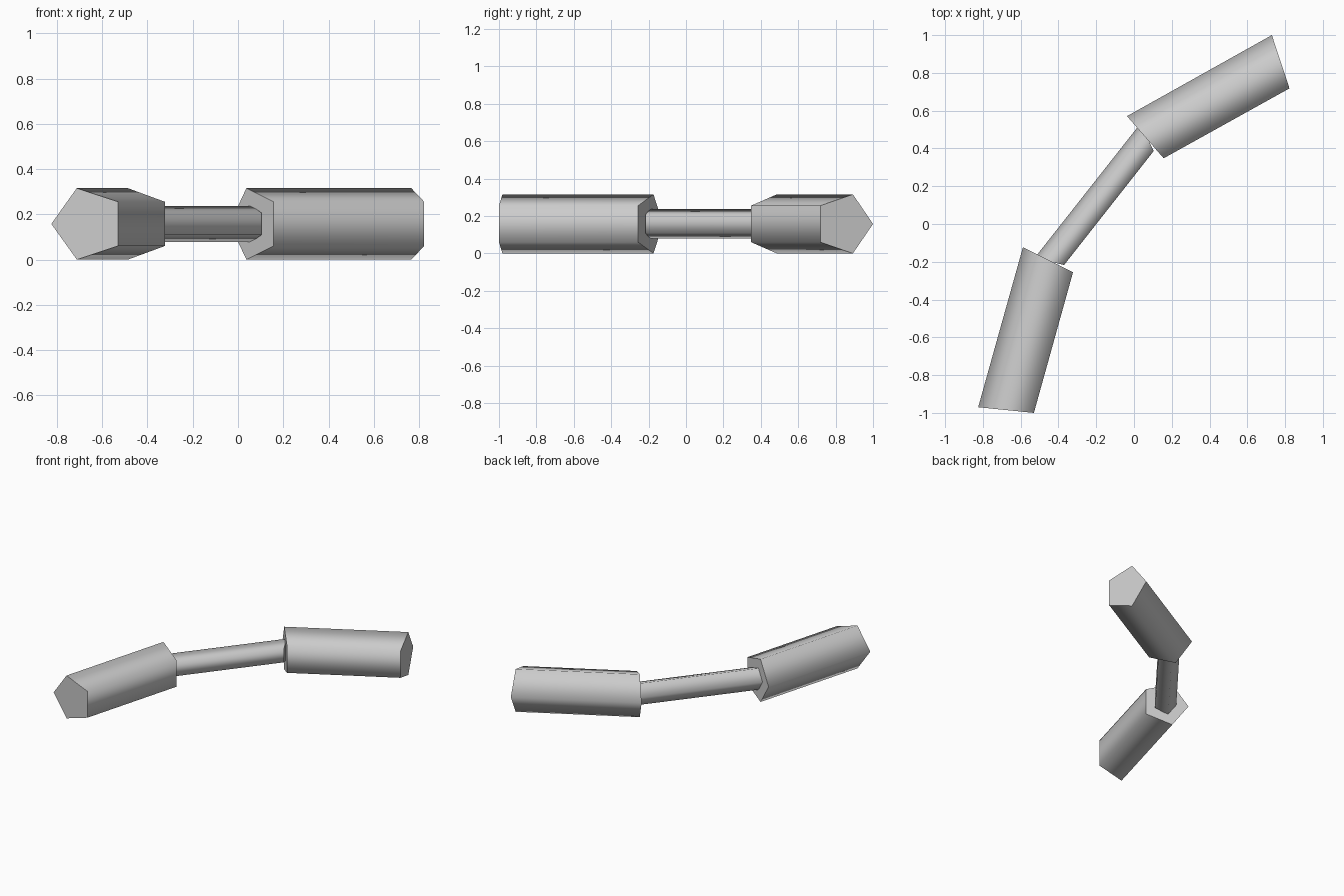
import bpy
import bmesh
from math import cos, sin, pi
from mathutils import Vector

default_cube = bpy.data.objects.get("Cube")
if default_cube:
    bpy.data.objects.remove(default_cube, do_unlink=True)

SIDES = 5
MID_Z = 0.158

grey = bpy.data.materials.new("light grey")
grey.use_nodes = True
colour = (0.6, 0.6, 0.6, 1.0)
grey.diffuse_color = colour
grey.node_tree.nodes["Principled BSDF"].inputs["Base Color"].default_value = colour


def section(bm, tip, flat, radius):
    """Mitred pentagon, from its pointed side (tip) to its flat side."""
    tip, flat = Vector(tip), Vector(flat)
    ring = []
    for i in range(SIDES):
        a = 2 * pi * i / SIDES
        across = (1 - cos(a)) / (1 + cos(pi / SIDES))
        p = tip.lerp(flat, across)
        ring.append(bm.verts.new((p.x, p.y, MID_Z + radius * sin(a))))
    return ring


def tube(name, radius, start, end):
    bm = bmesh.new()
    a = section(bm, *start, radius)
    b = section(bm, *end, radius)
    for i in range(SIDES):
        j = (i + 1) % SIDES
        bm.faces.new((a[i], a[j], b[j], b[i])).smooth = True
    # flat mitred end caps
    for cap in (bm.faces.new(a), bm.faces.new(b)):
        cap.smooth = False
        for edge in cap.edges:
            edge.smooth = False
    bmesh.ops.recalc_face_normals(bm, faces=bm.faces)
    mesh = bpy.data.meshes.new(name)
    bm.to_mesh(mesh)
    bm.free()
    mesh.materials.append(grey)
    obj = bpy.data.objects.new(name, mesh)
    bpy.context.collection.objects.link(obj)
    return obj


# Thick front and back tubes, joined by a rod half as thick
tube("front_tube", 0.166, ((-0.825, -0.97), (-0.53, -1.0)), ((-0.588, -0.123), (-0.323, -0.256)))
tube("back_tube", 0.166, ((-0.037, 0.571), (0.157, 0.348)), ((0.73, 1.0), (0.823, 0.718)))
tube("connecting_rod", 0.083, ((-0.525, -0.178), (-0.37, -0.217)), ((0.035, 0.533), (0.104, 0.386)))
